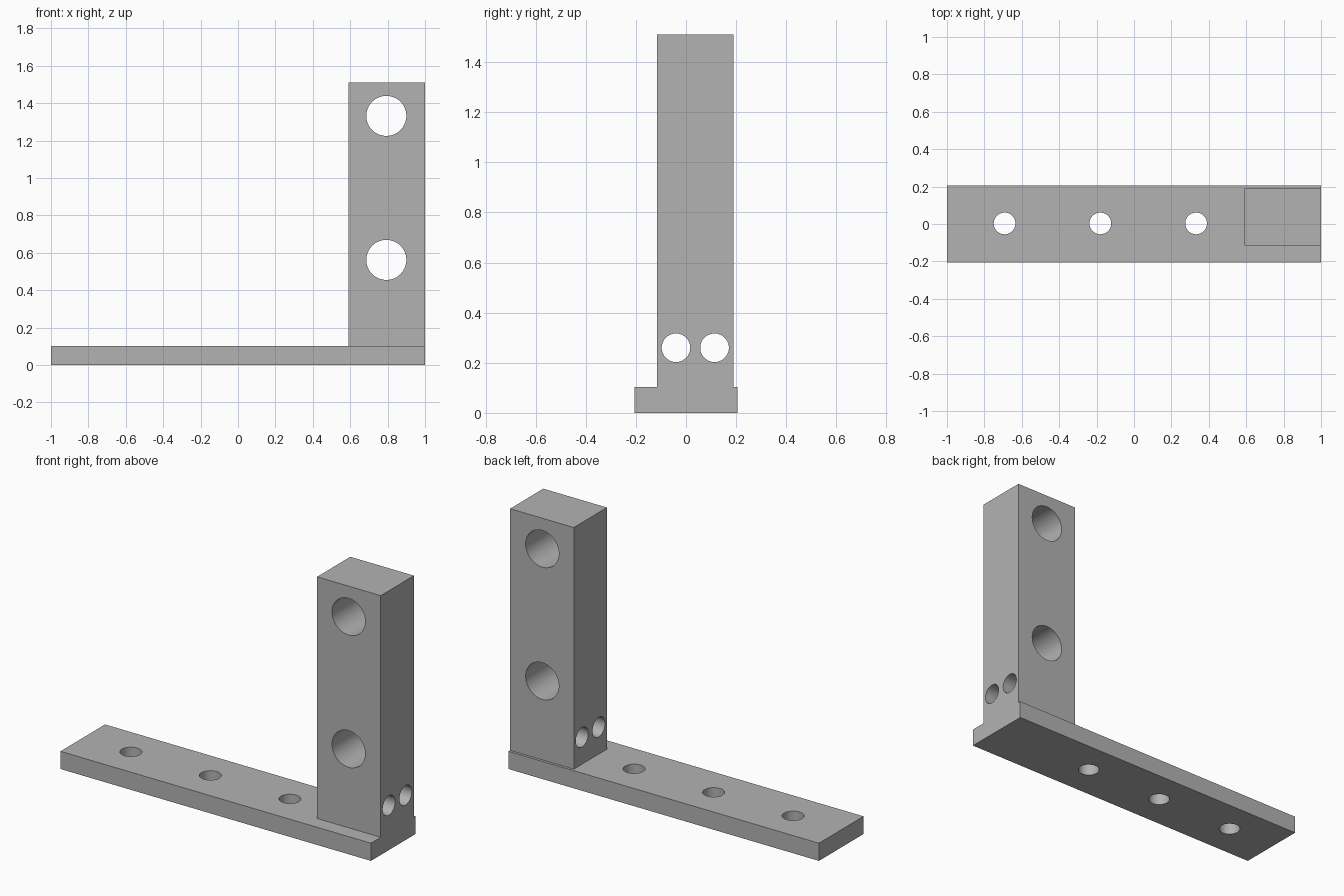
import bpy
from math import pi, radians

if "Cube" in bpy.data.objects:
    bpy.data.objects.remove(bpy.data.objects["Cube"], do_unlink=True)

# Single plain grey
grey = bpy.data.materials.new("plain grey")
grey.use_nodes = True
colour = (0.45, 0.45, 0.45, 1)
grey.diffuse_color = colour
grey.node_tree.nodes["Principled BSDF"].inputs["Base Color"].default_value = colour

ALONG = {"x": (0, pi / 2, 0), "y": (pi / 2, 0, 0), "z": (0, 0, 0)}


def block(name, low, high):
    """Box between two opposite corners."""
    centre = [(a + b) / 2 for a, b in zip(low, high)]
    bpy.ops.mesh.primitive_cube_add(size=1, location=centre)
    ob = bpy.context.object
    ob.name = name
    ob.scale = [b - a for a, b in zip(low, high)]
    bpy.ops.object.transform_apply(location=False, rotation=False, scale=True)
    ob.data.materials.append(grey)
    return ob


def drill(ob, centre, radius, axis):
    """Cut a round through hole along an axis."""
    bpy.ops.mesh.primitive_cylinder_add(
        vertices=64, radius=radius, depth=1, location=centre, rotation=ALONG[axis])
    cutter = bpy.context.object
    cutter.hide_render = True
    cutter.data.materials.append(grey)
    mod = ob.modifiers.new("hole", "BOOLEAN")
    mod.operation = "DIFFERENCE"
    mod.solver = "EXACT"
    mod.object = cutter
    bpy.ops.object.select_all(action="DESELECT")
    bpy.context.view_layer.objects.active = ob
    ob.select_set(True)
    bpy.ops.object.modifier_apply(modifier=mod.name)
    bpy.data.objects.remove(cutter, do_unlink=True)


# Flat base bar with three vertical holes
base = block("base_bar", (-1, -0.205, 0), (1, 0.205, 0.103))
for x in (-0.692, -0.18, 0.332):
    drill(base, (x, 0.003, 0.05), 0.058, "z")

# Upright post with two large holes front to back and two small side holes
post = block("upright_post", (0.59, -0.115, 0.103), (1, 0.19, 1.51))
for z in (0.562, 1.332):
    drill(post, (0.793, 0.04, z), 0.107, "y")
for y in (-0.04, 0.114):
    drill(post, (0.793, y, 0.26), 0.057, "x")

# Smooth hole walls, sharp edges
for ob in (base, post):
    bpy.ops.object.select_all(action="DESELECT")
    bpy.context.view_layer.objects.active = ob
    ob.select_set(True)
    bpy.ops.object.shade_smooth_by_angle(angle=radians(30))
